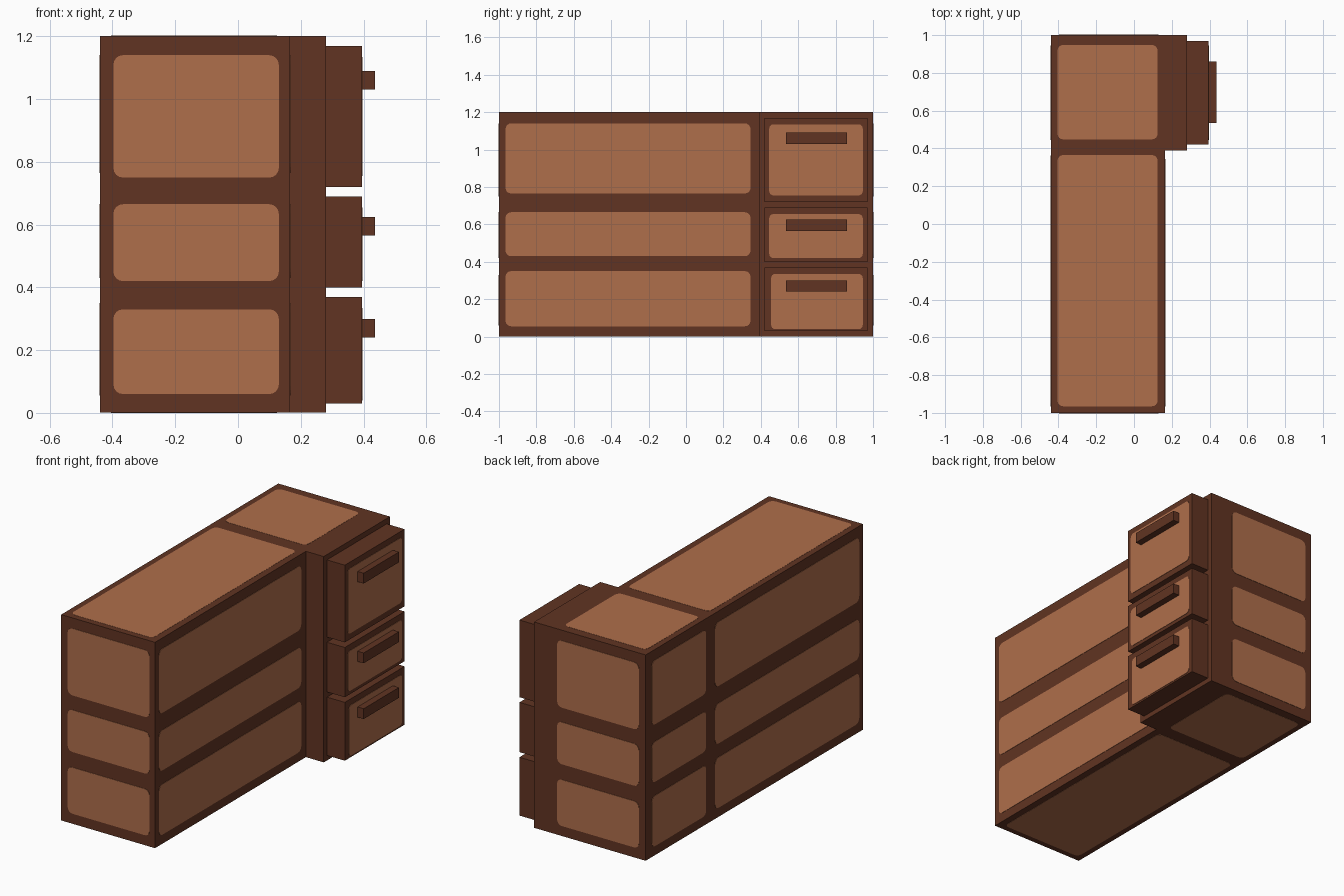
import bpy, bmesh, math
from mathutils import Vector

if "Cube" in bpy.data.objects:
    bpy.data.objects.remove(bpy.data.objects["Cube"])


def material(name, rgb):
    m = bpy.data.materials.new(name)
    m.diffuse_color = (*rgb, 1)
    m.use_nodes = True
    m.node_tree.nodes["Principled BSDF"].inputs["Base Color"].default_value = m.diffuse_color
    return m


DARK = material("dark wood", (0.119, 0.034, 0.016))
LIGHT = material("light wood", (0.429, 0.156, 0.070))


def prism(name, outline, offset, mat):
    """Extrude a closed planar outline by an offset vector."""
    bm = bmesh.new()
    face = bm.faces.new([bm.verts.new(p) for p in outline])
    ext = bmesh.ops.extrude_face_region(bm, geom=[face], use_keep_orig=True)
    moved = [g for g in ext["geom"] if isinstance(g, bmesh.types.BMVert)]
    bmesh.ops.translate(bm, verts=moved, vec=offset)
    bmesh.ops.recalc_face_normals(bm, faces=bm.faces)
    mesh = bpy.data.meshes.new(name)
    bm.to_mesh(mesh)
    bm.free()
    mesh.materials.append(mat)
    obj = bpy.data.objects.new(name, mesh)
    bpy.context.collection.objects.link(obj)
    return obj


def box(name, x0, x1, y0, y1, z0, z1):
    outline = [(x0, y0, z0), (x1, y0, z0), (x1, y1, z0), (x0, y1, z0)]
    return prism(name, outline, (0, 0, z1 - z0), DARK)


def panel(name, axis, sign, pos, u0, u1, v0, v1, r=0.03):
    """Thin light plate with rounded corners on a face normal to the axis."""
    pts = []
    corners = [(u1 - r, v1 - r), (u0 + r, v1 - r), (u0 + r, v0 + r), (u1 - r, v0 + r)]
    for i, (cu, cv) in enumerate(corners):
        for k in range(5):
            a = math.pi / 2 * (i + k / 4)
            p = [cu + r * math.cos(a), cv + r * math.sin(a)]
            p.insert(axis, pos)
            pts.append(p)
    offset = Vector((0, 0, 0))
    offset[axis] = 0.002 * sign
    prism(name, pts, offset, LIGHT)


# L-shaped cabinet body
L = [(-0.44, -1), (0.165, -1), (0.165, 0.39), (0.28, 0.39), (0.28, 1), (-0.44, 1)]
prism("cabinet_body", [(x, y, 0) for x, y in L], (0, 0, 1.2), DARK)

# three drawers with light fronts and bar handles
drawers = [(0.03, 0.37, 0.24, 0.04, 0.335), (0.40, 0.69, 0.565, 0.42, 0.655),
           (0.72, 1.17, 1.03, 0.755, 1.135)]
for i, (z0, z1, zh, p0, p1) in enumerate(drawers):
    box(f"drawer_{i}", 0.28, 0.395, 0.42, 0.97, z0, z1)
    box(f"drawer_handle_{i}", 0.395, 0.436, 0.535, 0.86, zh, zh + 0.06)
    panel(f"drawer_panel_{i}", 0, 1, 0.395, 0.455 if i == 0 else 0.445, 0.945, p0, p1, 0.022)

# panels in three rows on the end faces
for i, (z0, z1) in enumerate([(0.06, 0.33), (0.42, 0.665), (0.75, 1.14)]):
    panel(f"front_panel_{i}", 1, -1, -1, -0.397, 0.13, z0, z1)
    panel(f"back_panel_{i}", 1, 1, 1, -0.397, 0.13, z0, z1)

# panels in three rows on the long faces
for i, (z0, z1) in enumerate([(0.055, 0.35), (0.43, 0.665), (0.765, 1.14)]):
    panel(f"right_panel_{i}", 0, 1, 0.165, -0.965, 0.345, z0, z1)
    panel(f"left_long_panel_{i}", 0, -1, -0.44, -0.965, 0.362, z0, z1)
    panel(f"left_short_panel_{i}", 0, -1, -0.44, 0.445, 0.945, z0, z1)

# top and underside panels
for side, sign, z in [("top", 1, 1.2), ("bottom", -1, 0.002)]:
    panel(f"{side}_long_panel", 2, sign, z, -0.405, 0.125, -0.965, 0.365)
    panel(f"{side}_short_panel", 2, sign, z, -0.405, 0.125, 0.448, 0.948)

# lift the body slightly so the underside plates rest on the floor plane
bpy.data.objects["cabinet_body"].location.z = 0.001
